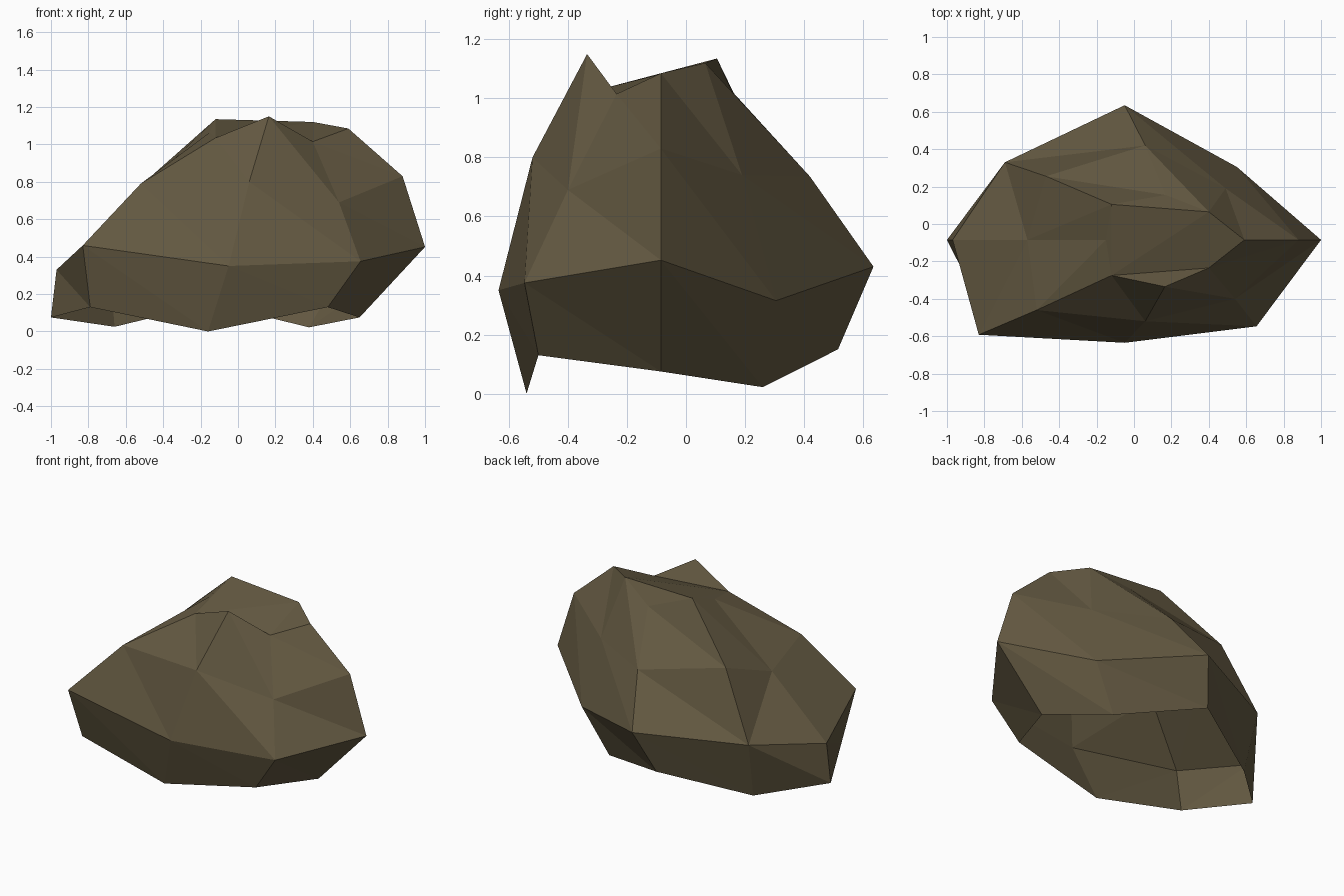
import bpy, bmesh

if "Cube" in bpy.data.objects:
    bpy.data.objects.remove(bpy.data.objects["Cube"])

# Four eight-sided cross-section rings of the boulder, from +x round by the front
BASE = [(.65, -.085, .075), (.48, -.5, .13), (-.16, -.54, 0), (-.79, -.5, .13),
        (-1, -.085, .075), (-.66, .24, .025), (-.145, .515, .15), (.38, .26, .022)]
WAIST = [(1, -.085, .452), (.655, -.547, .375), (-.05, -.635, .35), (-.83, -.592, .46),
         (-.97, -.085, .33), (-.69, .33, .40), (-.05, .635, .43), (.55, .305, .315)]
SHOULDER = [(.88, -.085, .83), (.54, -.4, .69), (.06, -.52, .80), (-.52, -.46, .79),
            (-.57, -.085, .70), (-.47, .255, .825), (.06, .42, .735), (.49, .19, .74)]
CROWN = [(.59, -.085, 1.085), (.4, -.235, 1.015), (.165, -.335, 1.15), (-.12, -.275, 1.035),
         (-.15, -.085, 1.065), (-.12, .105, 1.135), (.17, .155, 1.025), (.4, .065, 1.12)]

bm = bmesh.new()
rings = [[bm.verts.new(p) for p in ring] for ring in (BASE, WAIST, SHOULDER, CROWN)]

# Bands of triangles between neighbouring rings; the underside stays open
for band, (low, high) in enumerate(zip(rings, rings[1:])):
    for i in range(8):
        j = (i + 1) % 8
        if (band, i) == (1, 4):          # left rear facet folds the other way
            bm.faces.new((low[i], low[j], high[i]))
            bm.faces.new((low[j], high[j], high[i]))
        else:
            bm.faces.new((low[i], low[j], high[j]))
            bm.faces.new((low[i], high[j], high[i]))

# Faceted crown cap
t = rings[3]
for ids in ((7, 0, 1), (1, 2, 3), (3, 4, 5), (5, 6, 7), (7, 1, 3), (7, 3, 5)):
    bm.faces.new([t[i] for i in ids])
bmesh.ops.recalc_face_normals(bm, faces=bm.faces)
# An open shell: make sure the crown faces up
bm.faces.ensure_lookup_table()
if bm.faces[-1].normal.z < 0:
    bmesh.ops.reverse_faces(bm, faces=bm.faces)

mesh = bpy.data.meshes.new("boulder")
bm.to_mesh(mesh)
bm.free()
stone = bpy.data.materials.new("brown stone")
stone.diffuse_color = (.125, .099, .053, 1)
stone.use_nodes = True
stone.node_tree.nodes["Principled BSDF"].inputs["Base Color"].default_value = stone.diffuse_color
mesh.materials.append(stone)
bpy.context.collection.objects.link(bpy.data.objects.new("boulder", mesh))
